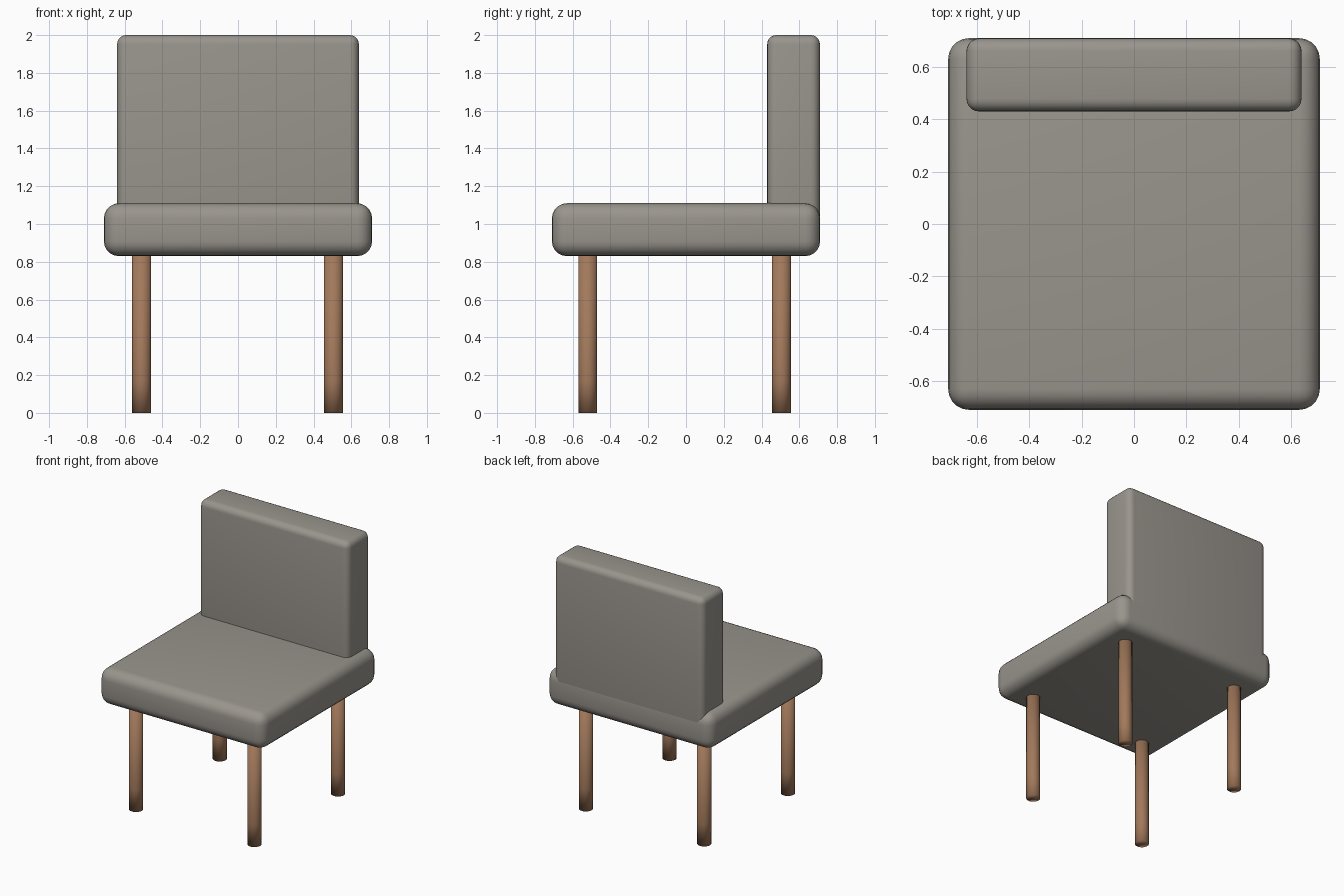
import bpy, bmesh

if "Cube" in bpy.data.objects:
    bpy.data.objects.remove(bpy.data.objects["Cube"])


def material(name, rgb):
    m = bpy.data.materials.new(name)
    m.diffuse_color = (*rgb, 1.0)
    m.use_nodes = True
    m.node_tree.nodes["Principled BSDF"].inputs["Base Color"].default_value = m.diffuse_color
    return m


fabric = material("grey fabric", (0.32, 0.30, 0.268))
wood = material("brown wood", (0.36, 0.19, 0.105))


def add_object(name, bm, mat):
    for f in bm.faces:
        f.smooth = True
    mesh = bpy.data.meshes.new(name)
    bm.to_mesh(mesh)
    bm.free()
    mesh.materials.append(mat)
    obj = bpy.data.objects.new(name, mesh)
    bpy.context.collection.objects.link(obj)
    return obj


def cushion(name, lo, hi, radius):
    """Rounded upholstered block between two corners."""
    bm = bmesh.new()
    bmesh.ops.create_cube(bm, size=1.0)
    for v in bm.verts:
        for i in range(3):
            v.co[i] = lo[i] if v.co[i] < 0 else hi[i]
    bmesh.ops.bevel(bm, geom=bm.edges[:], offset=radius, segments=5,
                    profile=0.5, affect='EDGES')
    return add_object(name, bm, fabric)


def leg(name, x, y):
    """Round leg, softly shaded toward the foot."""
    bm = bmesh.new()
    bmesh.ops.create_cone(bm, cap_ends=True, segments=32, radius1=0.05,
                          radius2=0.05, depth=0.9)
    bmesh.ops.translate(bm, verts=bm.verts[:], vec=(x, y, 0.45))
    bmesh.ops.bisect_plane(bm, geom=bm.verts[:] + bm.edges[:] + bm.faces[:],
                           plane_co=(0, 0, 0.17), plane_no=(0, 0, 1))
    return add_object(name, bm, wood)


# Upholstery: the back is sunk into the seat, flush with its rear
cushion("seat", (-0.71, -0.71, 0.83), (0.71, 0.71, 1.11), 0.08)
cushion("backrest", (-0.64, 0.43, 0.92), (0.64, 0.709, 2.0), 0.048)

# Four legs
for side, x in (("left", -0.51), ("right", 0.505)):
    for end, y in (("front", -0.52), ("back", 0.505)):
        leg(f"{end}_{side}_leg", x, y)
